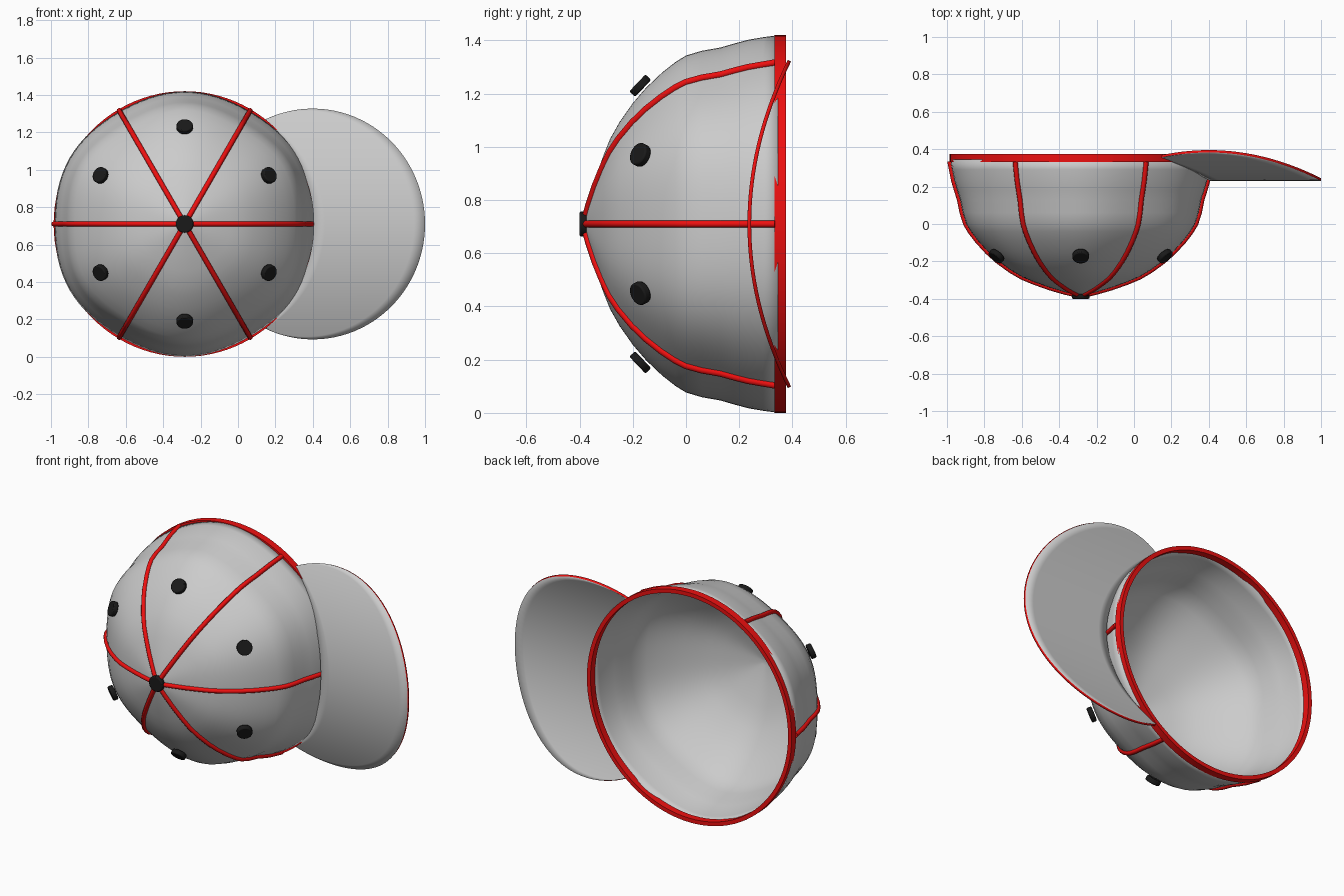
import bpy, bmesh, math
from mathutils import Vector

if "Cube" in bpy.data.objects:
    bpy.data.objects.remove(bpy.data.objects["Cube"])

CX, CZ = -0.285, 0.71          # crown axis runs along y
# crown profile along a seam: (y, radius), rim to apex
PROFILE = [(.345, .697), (.29, .688), (.235, .677), (.18, .661), (.13, .645), (.06, .631),
           (0, .612), (-.04, .588), (-.09, .55), (-.15, .495), (-.2, .439), (-.25, .37),
           (-.285, .31), (-.312, .245), (-.342, .16), (-.365, .08), (-.378, .025)]


def material(name, color):
    m = bpy.data.materials.new(name)
    m.diffuse_color = color
    m.use_nodes = True
    m.node_tree.nodes["Principled BSDF"].inputs["Base Color"].default_value = m.diffuse_color
    return m


RED = material("red_trim", (0.85, 0.005, 0.005, 1))
BLACK = material("black", (0.01, 0.01, 0.01, 1))


def crown_point(angle, y, r):
    # panels bulge a little between the six seams
    bulge = (.035 - .05 * max(0, y)) * (1 - math.cos(6 * angle)) / 2
    r *= 1 + bulge
    return Vector((CX + r * math.cos(angle), y, CZ + r * math.sin(angle)))


def mesh_object(name, rings, mats=(), closed=False, cap=False, wrap=False):
    """Skin a list of point rings into a smooth mesh."""
    bm = bmesh.new()
    rows = [[bm.verts.new(p) for p in ring] for ring in rings]
    n = len(rows[0])
    pairs = list(zip(rows, rows[1:])) + ([(rows[-1], rows[0])] if wrap else [])
    for a, b in pairs:
        for i in range(n if closed else n - 1):
            j = (i + 1) % n
            bm.faces.new((a[i], a[j], b[j], b[i]))
    if cap:
        tip = bm.verts.new(sum((v.co for v in rows[-1]), Vector()) / n + Vector((0, -.004, 0)))
        for i in range(n):
            bm.faces.new((rows[-1][i], rows[-1][(i + 1) % n], tip))
    bmesh.ops.recalc_face_normals(bm, faces=bm.faces)
    me = bpy.data.meshes.new(name)
    bm.to_mesh(me)
    bm.free()
    ob = bpy.data.objects.new(name, me)
    bpy.context.collection.objects.link(ob)
    for m in mats:
        me.materials.append(m)
    smooth(ob)
    return ob


def smooth(ob):
    bpy.ops.object.select_all(action='DESELECT')
    ob.select_set(True)
    bpy.context.view_layer.objects.active = ob
    bpy.ops.object.shade_smooth_by_angle(angle=math.radians(40))


# crown shell
N = 96
crown = mesh_object("crown", [[crown_point(2 * math.pi * i / N, y, r) for i in range(N)]
                              for y, r in PROFILE], closed=True, cap=True)
mod = crown.modifiers.new("thickness", 'SOLIDIFY')
mod.thickness = .014
mod.offset = -1

# sweat band around the opening
section = [(.332, .71), (.375, .71), (.375, .685), (.332, .685)]
mesh_object("rim_band", [[(CX + .987 * r * math.cos(2 * math.pi * i / N), y,
                           CZ + r * math.sin(2 * math.pi * i / N)) for i in range(N)]
                         for y, r in section], [RED], closed=True, wrap=True)

# six raised seams
for k in range(6):
    cu = bpy.data.curves.new(f"seam_{k + 1}", 'CURVE')
    cu.dimensions = '3D'
    cu.bevel_depth = .0135
    cu.bevel_resolution = 3
    cu.use_fill_caps = True
    sp = cu.splines.new('POLY')
    pts = [crown_point(k * math.pi / 3, min(y, .335), r + .003) for y, r in PROFILE]
    sp.points.add(len(pts) - 1)
    for p, co in zip(sp.points, pts):
        p.co = (*co, 1)
    sp.use_smooth = True
    cu.materials.append(RED)
    bpy.context.collection.objects.link(bpy.data.objects.new(cu.name, cu))


# black discs: top button and six eyelets
def disc(name, loc, direction, radius, depth):
    bpy.ops.mesh.primitive_cylinder_add(vertices=32, radius=radius, depth=depth, location=loc)
    ob = bpy.context.object
    ob.name = name
    ob.rotation_euler = Vector(direction).to_track_quat('Z', 'Y').to_euler()
    bev = ob.modifiers.new("bevel", 'BEVEL')
    bev.width = .006
    bev.segments = 2
    ob.data.materials.append(BLACK)
    smooth(ob)


disc("top_button", (CX, -.386, CZ), (0, -1, 0), .047, .028)
for k in range(6):
    a = math.radians(30 + 60 * k)
    disc(f"eyelet_{k + 1}", (CX + .52 * math.cos(a), -.172, CZ + .52 * math.sin(a)),
         (math.cos(a), -1.05, math.sin(a)), .044, .03)


# brim: curved sheet between the crown arc and an outer ellipse, red edge
def brim_point(s, t):
    a, e = s * math.radians(52.3), s * math.radians(115)
    inner = Vector((CX + .69 * math.cos(a), CZ + .703 * math.sin(a)))
    outer = Vector((.4 + .6 * math.cos(e), CZ + .614 * math.sin(e)))
    x, z = inner.lerp(outer, t)
    return (x, .238 + .4 * (z - CZ) ** 2, z)


M, T = 64, 10
brim = mesh_object("brim", [[brim_point(-.999 + 1.998 * i / M, j / T) for i in range(M + 1)]
                            for j in range(T + 1)],
                   [material("grey", (.8, .8, .8, 1)), RED])
mod = brim.modifiers.new("thickness", 'SOLIDIFY')
mod.thickness = .014
mod.offset = 0
mod.material_offset_rim = 1
